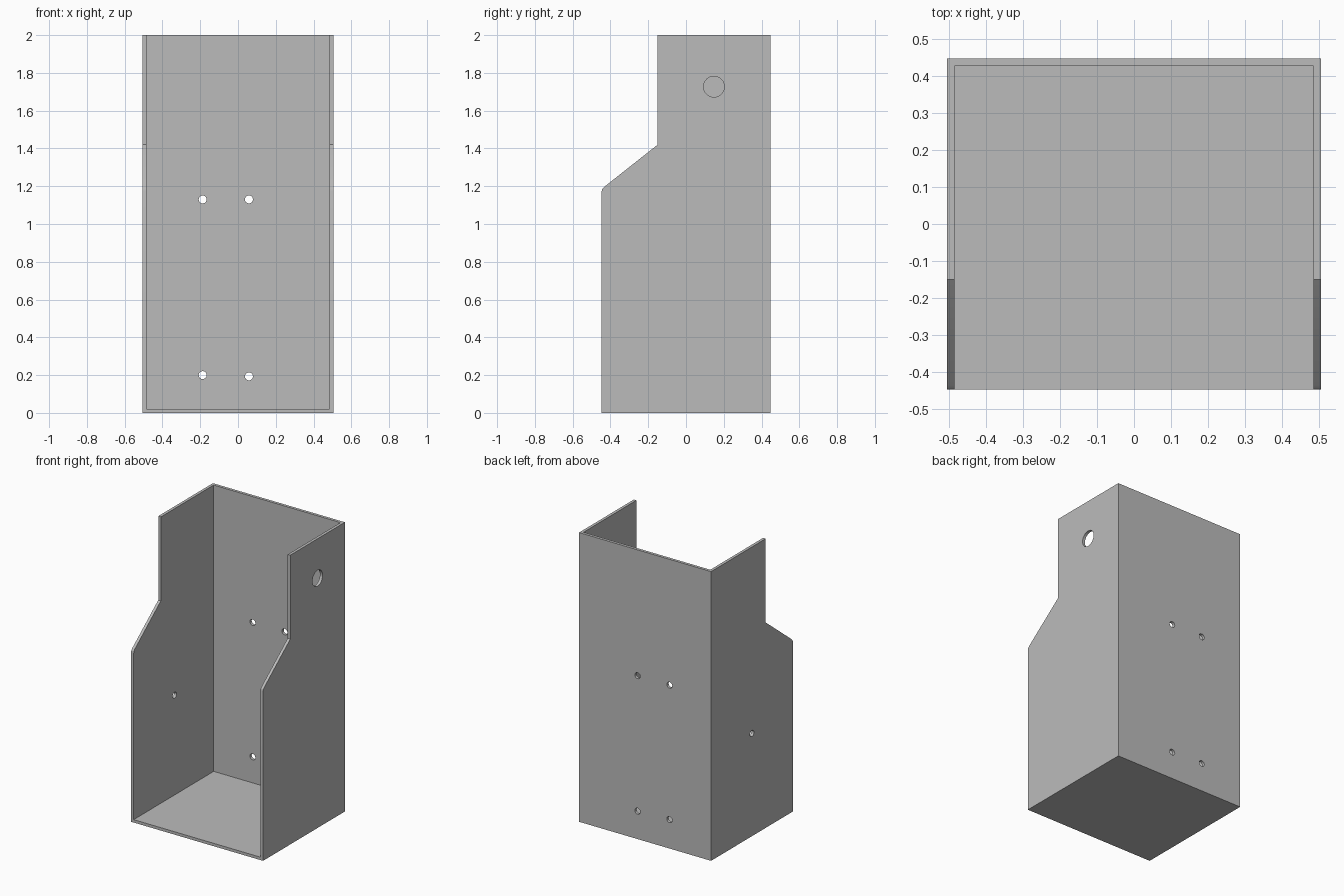
import bpy
import math
from mathutils import Vector

cube = bpy.data.objects.get("Cube")
if cube:
    bpy.data.objects.remove(cube, do_unlink=True)

W, D, H, T = 0.505, 0.447, 2.0, 0.02  # half width, half depth, height, wall

grey = bpy.data.materials.new("plain grey")
grey.use_nodes = True
colour = (0.5, 0.5, 0.5, 1)
grey.diffuse_color = colour
grey.node_tree.nodes["Principled BSDF"].inputs["Base Color"].default_value = colour


def prism(name, profile, x0, x1):
    """Extrude a (y, z) profile along x."""
    n = len(profile)
    verts = [(x, y, z) for x in (x0, x1) for y, z in profile]
    faces = [list(range(n))[::-1], list(range(n, 2 * n))]
    faces += [(i, (i + 1) % n, n + (i + 1) % n, n + i) for i in range(n)]
    mesh = bpy.data.meshes.new(name)
    mesh.from_pydata(verts, [], faces)
    obj = bpy.data.objects.new(name, mesh)
    bpy.context.collection.objects.link(obj)
    return obj


def drill(target, centre, radius, axis):
    """Cut a round hole through the target along the axis."""
    bpy.ops.mesh.primitive_cylinder_add(vertices=32, radius=radius, depth=0.2, location=centre)
    cutter = bpy.context.object
    cutter.name = "hole_cutter"
    cutter.rotation_euler = Vector(axis).to_track_quat('Z', 'Y').to_euler()
    cut = target.modifiers.new("hole", 'BOOLEAN')
    cut.operation = 'DIFFERENCE'
    cut.solver = 'EXACT'
    cut.object = cutter
    bpy.context.view_layer.objects.active = target
    bpy.ops.object.modifier_apply(modifier=cut.name)
    bpy.data.objects.remove(cutter, do_unlink=True)


# Outer body with a stepped side outline
outline = [(-D, 0), (D, 0), (D, H), (-0.15, H), (-0.15, 1.42),
           (-0.435, 1.195), (-0.444, 1.185), (-D, 1.17)]
body = prism("open_bracket_box", outline, -W, W)
body.data.materials.append(grey)

# Hollow the inside, leaving floor, back and two side walls
inside = [(-1, T), (D - T, T), (D - T, H + 1), (-1, H + 1)]
hollow = prism("hollow_cutter", inside, -W + T, W - T)
cut = body.modifiers.new("hollow", 'BOOLEAN')
cut.operation = 'DIFFERENCE'
cut.solver = 'EXACT'
cut.object = hollow
bpy.context.view_layer.objects.active = body
bpy.ops.object.modifier_apply(modifier=cut.name)
bpy.data.objects.remove(hollow, do_unlink=True)

# Four screw holes in the back wall
for x, z in ((-0.187, 1.13), (0.058, 1.13), (-0.187, 0.2), (0.058, 0.193)):
    drill(body, (x, D, z), 0.021, (0, 1, 0))

# One large hole in the left wall, one small hole in the right wall
drill(body, (W, 0.148, 1.727), 0.055, (1, 0, 0))
drill(body, (-W, 0, 0.71), 0.021, (1, 0, 0))

# Crisp flat walls, smooth hole rims
bpy.ops.object.select_all(action='DESELECT')
body.select_set(True)
bpy.context.view_layer.objects.active = body
bpy.ops.object.shade_smooth_by_angle(angle=math.radians(30))
